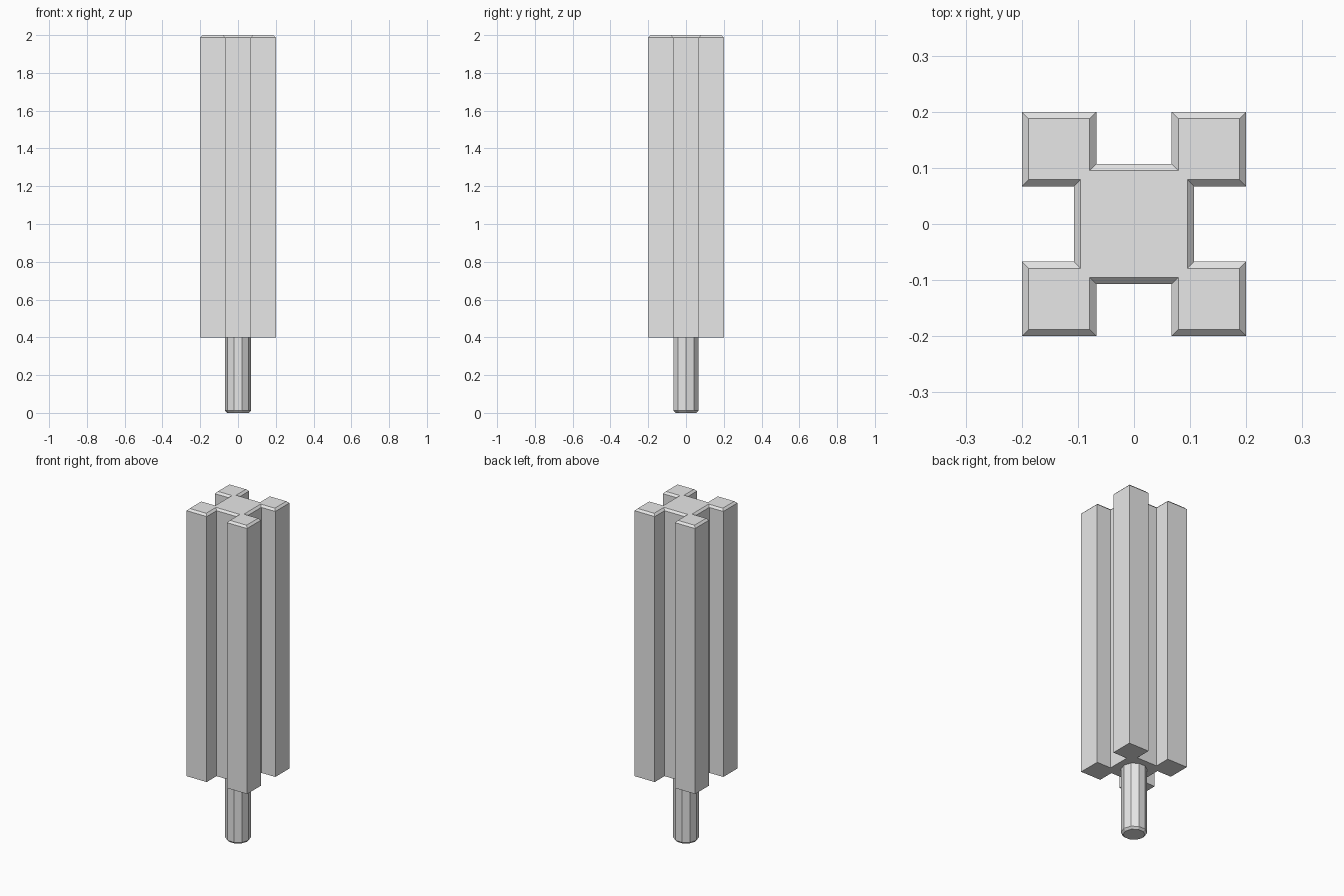
import bpy
import bmesh
from math import cos, sin, tau

# Remove the default cube
cube = bpy.data.objects.get("Cube")
if cube:
    bpy.data.objects.remove(cube, do_unlink=True)

# Single grey material
GREY = (0.8, 0.8, 0.8, 1)
grey = bpy.data.materials.new("light_grey")
grey.use_nodes = True
grey.diffuse_color = GREY
grey.node_tree.nodes["Principled BSDF"].inputs["Base Color"].default_value = GREY

CHAMFER = 0.012


def loft(name, sections):
    """Join stacked (outline, height) sections into a closed solid."""
    bm = bmesh.new()
    rings = [[bm.verts.new((x, y, z)) for x, y in outline] for outline, z in sections]
    for low, high in zip(rings, rings[1:]):
        for i in range(len(low)):
            j = (i + 1) % len(low)
            bm.faces.new((low[i], low[j], high[j], high[i]))
    bm.faces.new(rings[0][::-1])
    bm.faces.new(rings[-1])
    mesh = bpy.data.meshes.new(name)
    bm.to_mesh(mesh)
    bm.free()
    mesh.materials.append(grey)
    obj = bpy.data.objects.new(name, mesh)
    bpy.context.collection.objects.link(obj)
    return obj


def grooved_square(inset):
    """Square outline with a rectangular groove in the middle of each side."""
    outer, groove, core = 0.2 - inset, 0.067 + inset, 0.107 - inset
    quarter = [(core, groove), (outer, groove), (outer, outer), (groove, outer), (groove, core)]
    points = []
    for _ in range(4):
        points += quarter
        quarter = [(-y, x) for x, y in quarter]
    return points


def decagon(radius):
    return [(radius * cos(tau * i / 10), radius * sin(tau * i / 10)) for i in range(10)]


# Grooved column with a chamfered top
loft("grooved_column", [
    (grooved_square(0), 0.4),
    (grooved_square(0), 2 - CHAMFER),
    (grooved_square(CHAMFER), 2),
])

# Ten-sided peg with a chamfered foot
loft("peg", [
    (decagon(0.07 - CHAMFER), 0),
    (decagon(0.07), CHAMFER),
    (decagon(0.07), 0.4),
])
